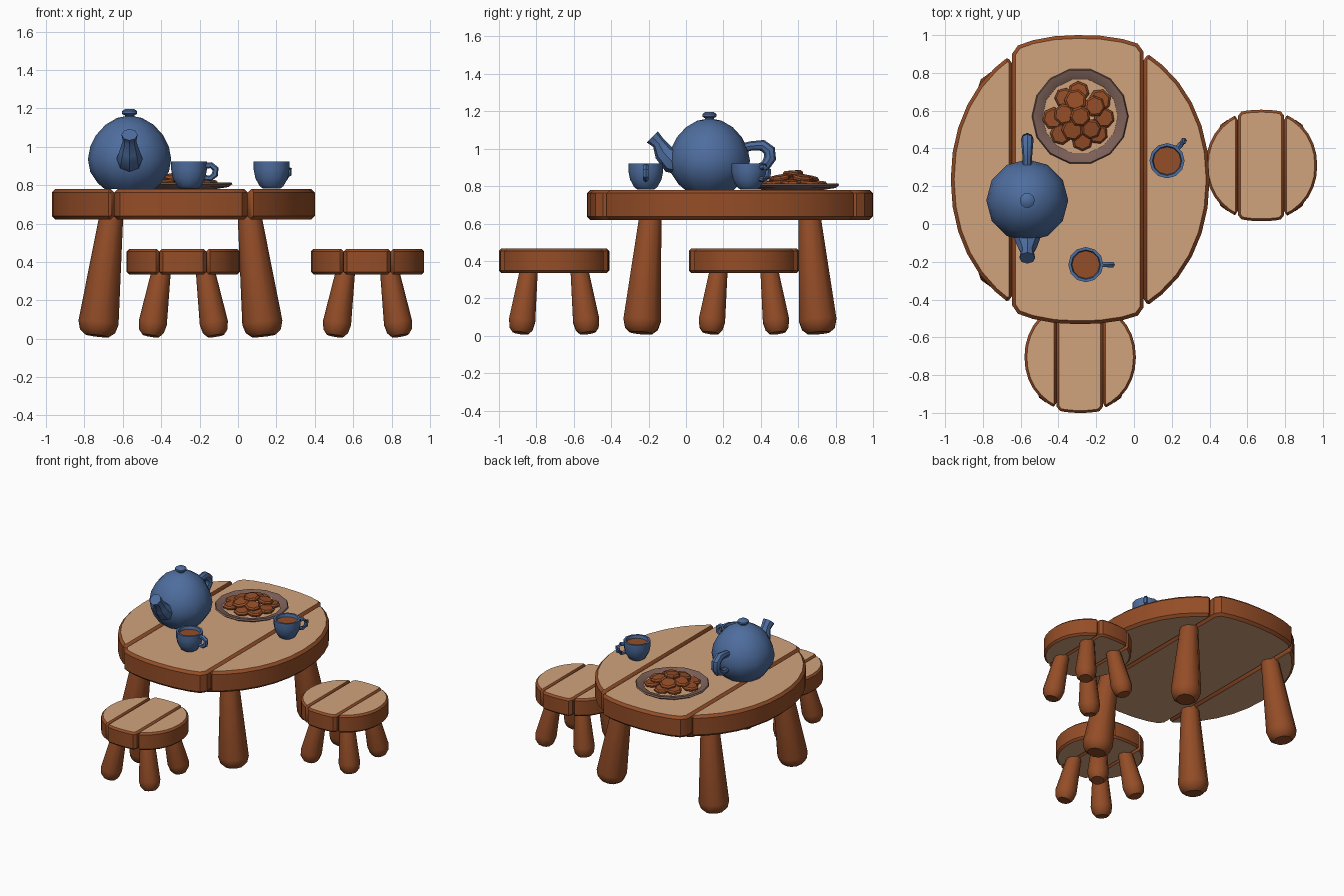
import bpy, bmesh, math, random
from mathutils import Vector, Matrix

random.seed(4)
cube = bpy.data.objects.get("Cube")
if cube:
    bpy.data.objects.remove(cube, do_unlink=True)


def material(name, *rgb):
    lin = [((c / 255 + 0.055) / 1.055) ** 2.4 for c in rgb] + [1]
    m = bpy.data.materials.new(name)
    m.use_nodes = True
    m.diffuse_color = lin
    m.node_tree.nodes["Principled BSDF"].inputs["Base Color"].default_value = lin
    return m


TAN = material("pale_wood", 208, 163, 124)
BROWN = material("brown_wood", 148, 77, 39)
BLUE = material("blue_glaze", 78, 109, 158)
CLAY = material("plate_clay", 124, 96, 88)
Z = Vector((0, 0, 1))


def finish(name, bm, mats, angle=40):
    mesh = bpy.data.meshes.new(name)
    bmesh.ops.recalc_face_normals(bm, faces=bm.faces)
    bm.to_mesh(mesh)
    bm.free()
    for m in mats:
        mesh.materials.append(m)
    mesh.shade_smooth()
    mesh.set_sharp_from_angle(angle=math.radians(angle))
    ob = bpy.data.objects.new(name, mesh)
    bpy.context.collection.objects.link(ob)
    return ob


def tube(name, path, radii, sides, mat, axis=None, angle=40):
    """Capped rings along a path; a fixed axis makes it a lathe."""
    bm = bmesh.new()
    pts = [Vector(p) for p in path]
    rings = []
    for i, (p, r) in enumerate(zip(pts, radii)):
        t = axis or (pts[min(i + 1, len(pts) - 1)] - pts[max(i - 1, 0)]).normalized()
        ref = Vector((0, 1, 0)) if abs(t.y) < 0.4 else Vector((1, 0, 0))
        if abs(t.x) < 0.01 and not axis:
            ref = Vector((1, 0, 0))
        u = t.cross(ref).normalized()
        v = t.cross(u)
        angles = [2 * math.pi * k / sides for k in range(sides)]
        rings.append([bm.verts.new(p + r * (u * math.cos(a) + v * math.sin(a))) for a in angles])
    for a, b in zip(rings, rings[1:]):
        for k in range(sides):
            n = (k + 1) % sides
            bm.faces.new((a[k], a[n], b[n], b[k]))
    bm.faces.new(rings[0])
    bm.faces.new(rings[-1])
    return finish(name, bm, [mat], angle)


def lathe(name, x, y, profile, sides, mat, angle=40):
    return tube(name, [(x, y, z) for r, z in profile], [r for r, z in profile],
                sides, mat, Z, angle)


def planked_top(name, x, y, rx, ry, z0, z1, cuts, bevel, notch):
    """Oval top of three boards with bevelled seams and notched rims."""
    edges = [-rx] + cuts + [rx]
    for i, part in enumerate(("left_board", "middle_board", "right_board")):
        a, b = edges[i], edges[i + 1]
        power = 2.45 if i == 1 else 2.1
        t0, t1 = math.acos(a / rx), math.acos(b / rx)
        xs = [rx * math.cos(t0 + (t1 - t0) * k / 6) for k in range(7)]
        if i > 0:
            xs.insert(1, a + notch)
        if i < 2:
            xs.insert(-1, b - notch)
        upper = []
        for px in xs:
            h = ry * max(0, 1 - abs(px / rx) ** power) ** (1 / power)
            if min(abs(px - c) for c in cuts) < 1e-5:
                h -= notch
            upper.append((px, max(h, 0)))
        outline = upper + [(px, -h) for px, h in reversed(upper) if h > 0.01]
        bm = bmesh.new()
        face = bm.faces.new([bm.verts.new((x + px, y + py, z0)) for px, py in outline])
        side = bmesh.ops.extrude_face_region(bm, geom=[face])["geom"]
        for v in side:
            if isinstance(v, bmesh.types.BMVert):
                v.co.z = z1
        bmesh.ops.recalc_face_normals(bm, faces=bm.faces)
        sharp = [e for e in bm.edges if e.calc_face_angle(0) > math.radians(60)]
        bmesh.ops.bevel(bm, geom=sharp, offset=bevel, segments=1, affect='EDGES')
        bmesh.ops.recalc_face_normals(bm, faces=bm.faces)
        # Pale board faces, brown bark and seams
        for f in bm.faces:
            f.material_index = 0 if abs(f.normal.z) > 0.9 else 1
        finish(name + "_" + part, bm, [TAN, BROWN], 35)


def legs(name, x, y, foot, head, top, r_foot, r_head):
    """Four splayed legs with rounded feet."""
    for sx in (-1, 1):
        for sy in (-1, 1):
            lo = Vector((x + sx * foot[0], y + sy * foot[1], 0.015))
            hi = Vector((x + sx * head[0], y + sy * head[1], top))
            steps = [0, 0.025 / top, 0.07 / top, 1]
            radii = [r_foot * 0.6, r_foot * 0.88, r_foot, r_head]
            part = ("front" if sy < 0 else "back") + ("_right" if sx < 0 else "_left")
            tube(f"{name}_{part}_leg", [lo.lerp(hi, s) for s in steps], radii, 10, BROWN)


# Table and two stools
planked_top("table", -0.285, 0.235, 0.685, 0.765, 0.62, 0.78, [-0.36, 0.335], 0.018, 0.03)
legs("table", -0.3, 0.235, (0.435, 0.475), (0.36, 0.425), 0.64, 0.105, 0.062)
for label, sx, sy in (("front_stool", -0.285, -0.705), ("side_stool", 0.675, 0.31)):
    planked_top(label, sx, sy, 0.295, 0.295, 0.335, 0.467, [-0.125, 0.12], 0.013, 0.018)
    legs(label, sx, sy, (0.17, 0.18), (0.115, 0.135), 0.35, 0.074, 0.05)

# Teapot
TX, TY = -0.565, 0.125
lathe("teapot_body", TX, TY, [(0.13, 0.78), (0.165, 0.81), (0.205, 0.87), (0.217, 0.935),
      (0.205, 1.0), (0.175, 1.06), (0.125, 1.115), (0.065, 1.15), (0.025, 1.158)], 12, BLUE)
lathe("teapot_knob", TX, TY, [(0.025, 1.14), (0.025, 1.163), (0.04, 1.172), (0.04, 1.185),
      (0.022, 1.197)], 10, BLUE)
tube("teapot_spout", [(TX, 0, 0.92), (TX, -0.08, 0.938), (TX, -0.12, 0.98),
     (TX, -0.147, 1.03), (TX, -0.18, 1.063)], [0.07, 0.067, 0.052, 0.035, 0.042], 8, BLUE)
tube("teapot_handle", [(TX, 0.28, 1.0), (TX, 0.35, 1.015), (TX, 0.41, 1.018), (TX, 0.446, 0.99),
     (TX, 0.45, 0.95), (TX, 0.425, 0.91), (TX, 0.375, 0.89), (TX, 0.3, 0.895)],
     [0.025, 0.025, 0.03, 0.033, 0.033, 0.028, 0.023, 0.023], 8, BLUE)

# Cups of tea, each with a loop handle pointing along its turn
for label, cx, cy, turn in (("front_cup", -0.255, -0.215, 0), ("back_cup", 0.175, 0.335, 50)):
    lathe(label, cx, cy, [(0.045, 0.782), (0.062, 0.795), (0.084, 0.835), (0.093, 0.88),
          (0.093, 0.922), (0.078, 0.922), (0.072, 0.895)], 12, BLUE)
    lathe(label + "_tea", cx, cy, [(0.07, 0.894), (0.074, 0.9)], 12, BROWN)
    d = Vector((math.cos(math.radians(turn)), math.sin(math.radians(turn)), 0))
    loop = [(0.08, 0.9), (0.115, 0.904), (0.138, 0.885), (0.135, 0.855), (0.11, 0.835), (0.075, 0.84)]
    tube(label + "_handle", [Vector((cx, cy, z)) + d * r for r, z in loop],
         [0.015, 0.016, 0.017, 0.017, 0.015, 0.014], 6, BLUE)

# Plate
PX, PY = -0.285, 0.57
lathe("plate_rim", PX, PY, [(0.17, 0.78), (0.235, 0.79), (0.256, 0.805), (0.25, 0.815),
      (0.205, 0.806), (0.195, 0.796)], 14, CLAY)
lathe("plate_middle", PX, PY, [(0.199, 0.794), (0.2, 0.8)], 14, TAN)

# Heaped biscuits, layer by layer: count, ring radius, height, tilt
for layer, (count, ring, height, tilt) in enumerate(
        ((8, 0.135, 0.815, 0.12), (5, 0.085, 0.842, 0.2), (1, 0, 0.868, 0.08))):
    for k in range(count):
        a = 2 * math.pi * (k + 0.4 * layer) / count + random.uniform(-0.12, 0.12)
        r = ring + random.uniform(-0.01, 0.01) if ring else 0
        size = random.uniform(0.052, 0.062)
        ob = lathe(f"biscuit_{layer}_{k}", 0, 0, [(size * 0.8, -0.015), (size, -0.005),
                   (size, 0.005), (size * 0.8, 0.015)], 7, BROWN, 30)
        lean = Matrix.Rotation(tilt, 4, Vector((-math.sin(a), math.cos(a), 0)))
        ob.matrix_world = (Matrix.Translation((PX + r * math.cos(a), PY + r * math.sin(a), height))
                           @ lean @ Matrix.Rotation(random.uniform(0, 1), 4, 'Z'))
